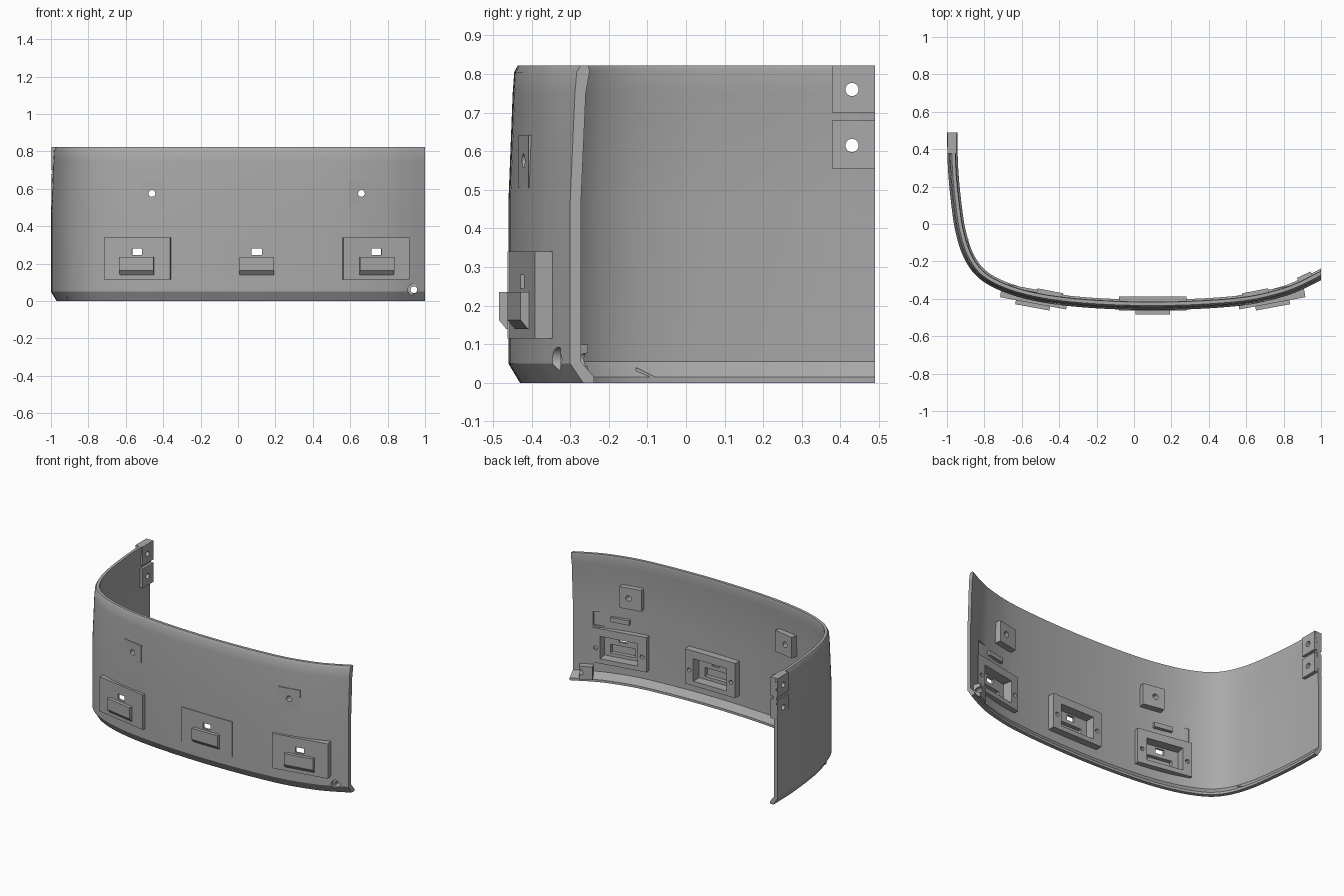
import bpy, bmesh, math
from mathutils import Vector, Matrix

if "Cube" in bpy.data.objects:
    bpy.data.objects.remove(bpy.data.objects["Cube"])

grey = bpy.data.materials.new("plain grey")
grey.use_nodes = True
GREY = (0.4, 0.4, 0.4, 1)
grey.diffuse_color = GREY
grey.node_tree.nodes["Principled BSDF"].inputs["Base Color"].default_value = GREY


def finish(name, bm, matrix=Matrix()):
    bmesh.ops.recalc_face_normals(bm, faces=bm.faces)
    mesh = bpy.data.meshes.new(name)
    bm.to_mesh(mesh)
    bm.free()
    mesh.transform(matrix)
    mesh.materials.append(grey)
    obj = bpy.data.objects.new(name, mesh)
    bpy.context.collection.objects.link(obj)
    return obj


def box(name, u, d, z, matrix=Matrix()):
    """Box from (min, max) ranges: across, depth and height."""
    bm = bmesh.new()
    bmesh.ops.create_cube(bm, size=1)
    for v in bm.verts:
        v.co = [r[0] if c < 0 else r[1] for c, r in zip(v.co, (u, d, z))]
    return finish(name, bm, matrix)


def rod(name, radius, length, centre, axis, matrix=Matrix()):
    bm = bmesh.new()
    turn = Matrix.Rotation(math.pi / 2, 4, axis)
    bmesh.ops.create_cone(bm, cap_ends=True, segments=24, radius1=radius, radius2=radius,
                          depth=length, matrix=Matrix.Translation(centre) @ turn)
    return finish(name, bm, matrix)


def prism(name, profile, half, matrix):
    """Extrude a depth/height profile across the width."""
    bm = bmesh.new()
    face = bm.faces.new([bm.verts.new((-half, d, z)) for d, z in profile])
    ext = bmesh.ops.extrude_face_region(bm, geom=[face])["geom"]
    bmesh.ops.translate(bm, vec=(2 * half, 0, 0),
                        verts=[e for e in ext if isinstance(e, bmesh.types.BMVert)])
    return finish(name, bm, matrix)


def cut(cutter, *parts):
    for part in parts:
        mod = part.modifiers.new("cut", "BOOLEAN")
        mod.operation, mod.solver, mod.object = "DIFFERENCE", "EXACT", cutter
        bpy.context.view_layer.update()
        graph = bpy.context.evaluated_depsgraph_get()
        mesh = bpy.data.meshes.new_from_object(part.evaluated_get(graph))
        part.modifiers.clear()
        part.data = mesh
    bpy.data.objects.remove(cutter)


def station(x, y, degrees):
    return Matrix.Translation((x, y, 0)) @ Matrix.Rotation(math.radians(degrees), 4, "Z")


# Curved shell: plan path swept with an inset/height section
PLAN = [Vector(p) for p in (
    (-1, .49), (-.995, .3), (-.98, .13), (-.955, -.04), (-.91, -.18), (-.84, -.28),
    (-.74, -.345), (-.6, -.395), (-.42, -.43), (-.18, -.452), (.1, -.46), (.38, -.452),
    (.62, -.43), (.8, -.388), (.9, -.35), (1, -.3))]
SECTION = [(.03, 0), (0, .05), (0, .47), (.011, .75), (.015, .805), (.024, .822),
           (.042, .822), (.045, .808), (.036, .75), (.025, .47), (.025, .055),
           (.055, .015), (.055, 0)]


def smooth_path(pts, steps=6):
    out = []
    ends = [2 * pts[0] - pts[1]] + pts + [2 * pts[-1] - pts[-2]]
    for a, b, c, d in zip(ends, ends[1:], ends[2:], ends[3:]):
        for i in range(steps):
            t = i / steps
            out.append(b + (c - a) * t / 2 + (2 * a - 5 * b + 4 * c - d) * t * t / 2
                       + (3 * b - a - 3 * c + d) * t ** 3 / 2)
    return out + [pts[-1]]


path = smooth_path(PLAN)
bm = bmesh.new()
rings = []
for i, p in enumerate(path):
    t = (path[min(i + 1, len(path) - 1)] - path[max(i - 1, 0)]).normalized()
    inward = Vector((-t.y, t.x))
    if i == 0:
        inward = Vector((1, 0))
    elif i == len(path) - 1:
        inward = Vector((0, 1 / t.x))
    rings.append([bm.verts.new((*(p + inward * s), z)) for s, z in SECTION])
n = len(SECTION)
for a, b in zip(rings, rings[1:]):
    for j in range(n):
        k = (j + 1) % n
        bm.faces.new((a[j], a[k], b[k], b[j]))
bm.faces.new(rings[0])
bm.faces.new(rings[-1])
shell = finish("curved_shell", bm)
parts = [shell]

# Three socket housings with outer hoods
HOOD = [(.005, .14), (-.003, .14), (-.022, .163), (-.022, .235), (.005, .235)]
for label, x, y, angle in (("right", -.54, -.424, -10.5), ("centre", .1, -.463, 0),
                           ("left", .74, -.424, 10.5)):
    m = station(x, y, angle)
    housing = box(label + "_housing", (-.18, .18), (0, .075), (.115, .34), m)
    hood = prism(label + "_hood", HOOD, .093, m)
    cut(box("cavity", (-.12, .12), (.014, .2), (.145, .29), m), shell, housing)
    cut(box("hood_cavity", (-.08, .08), (-.012, .05), (.165, .222), m), shell, housing, hood)
    cut(box("window", (-.027, .027), (-.1, .05), (.245, .28), m), shell, housing)
    for u in (-.15, .15):
        cut(rod("screw_hole", .013, .06, (u, .08, .21), "X", m), housing)
    parts += [housing, hood]
    if angle:
        # Inner relief and small rib above each side housing
        cut(box("relief", (-.17, .17), (.052, .2), (.35, .44), m), shell)
        parts.append(box(label + "_rib", (-.06, .06), (.025, .062), (.39, .42), m))

# Drilled mounting pads
for label, x, angle in (("right", -.46, -11), ("left", .66, 11)):
    m = station(x, -.421, angle)
    pad = box(label + "_mounting_pad", (-.07, .07), (0, .065), (.505, .642), m)
    cut(rod("pad_hole", .018, .4, (x, -.42, .575), "X"), shell, pad)
    parts.append(pad)

# Drilled lugs at the rear end of the side wall
for label, low, high, hole in (("lower", .555, .68, .615), ("upper", .7, .822, .76)):
    lug = box(label + "_end_lug", (-.998, -.948), (.378, .489), (low, high))
    cut(rod("lug_hole", .017, .3, (-.97, .43, hole), "Y"), shell, lug)
    parts.append(lug)

# Corner screw boss with a countersunk hole
m = station(.935, -.33, 25)
boss = box("corner_boss", (-.04, .04), (.024, .065), (.015, .1), m)
cut(rod("boss_hole", .018, .4, (.94, -.3, .06), "X"), shell, boss)
cut(rod("boss_recess", .032, .2, (.94, -.425, .06), "X"), shell, boss)
parts.append(boss)

# Small locating tab inside the lower edge
parts.append(prism("locating_tab", [(-.02, .012), (.03, .015), (-.02, .04)], .015,
                   Matrix.Translation((-.9, -.11, 0))))

# Smooth curves, crisp edges
bpy.ops.object.select_all(action="DESELECT")
for part in parts:
    part.select_set(True)
bpy.context.view_layer.objects.active = shell
bpy.ops.object.shade_smooth_by_angle(angle=math.radians(25))
